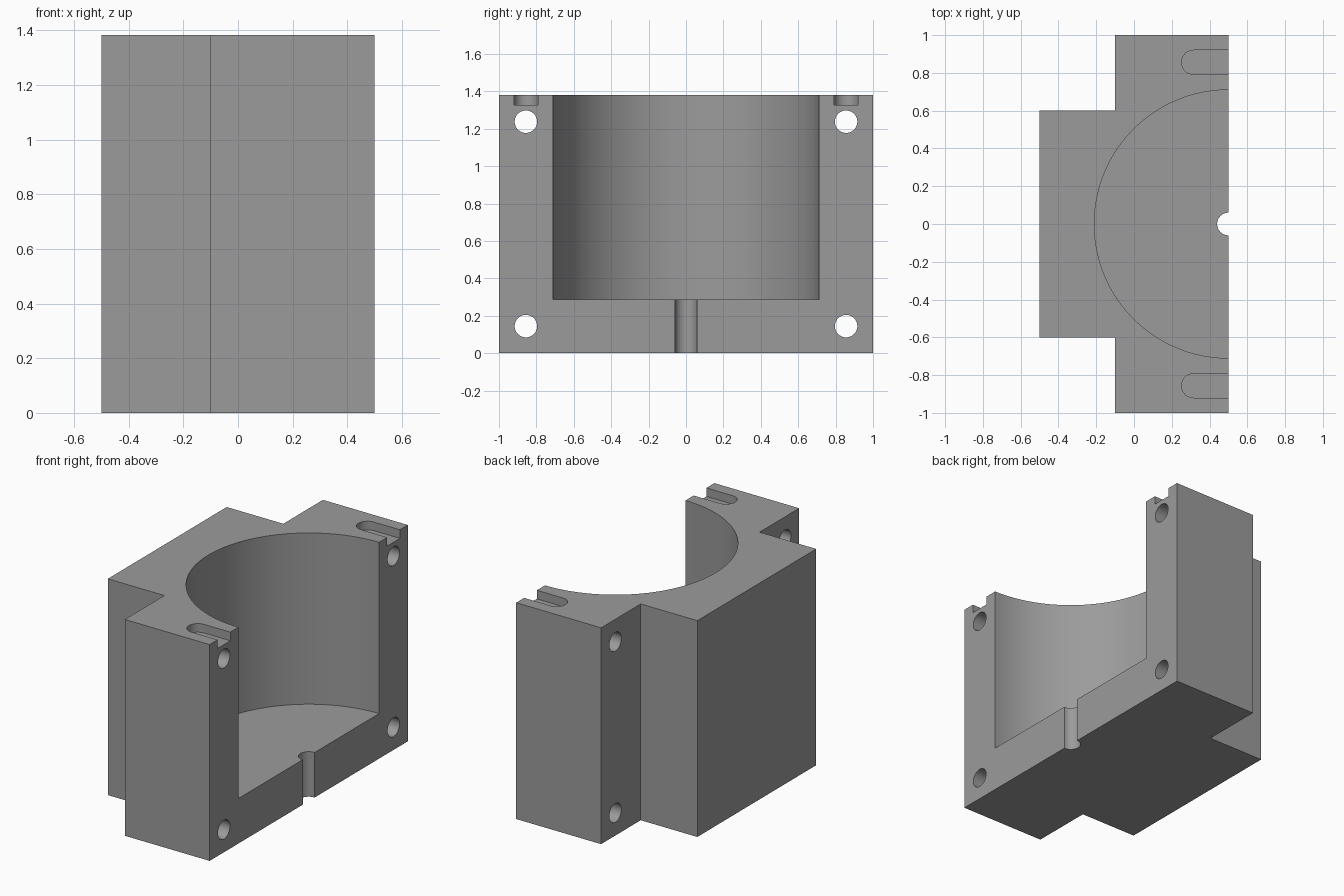
import bpy
import bmesh
import math
from mathutils import Matrix

if "Cube" in bpy.data.objects:
    bpy.data.objects.remove(bpy.data.objects["Cube"])

H = 1.382          # block height
FACE = 0.5         # open parting face, x
BOLT_Y = 0.856     # bolt hole and slot offset

grey = bpy.data.materials.new("plain grey")
grey.diffuse_color = (0.33, 0.33, 0.33, 1)
grey.use_nodes = True
grey.node_tree.nodes["Principled BSDF"].inputs["Base Color"].default_value = grey.diffuse_color


def prism(name, outline, z0, z1, matrix=Matrix()):
    """Extrude a closed outline from z0 to z1."""
    bm = bmesh.new()
    base = bm.faces.new([bm.verts.new((x, y, z0)) for x, y in outline])
    ext = bmesh.ops.extrude_face_region(bm, geom=[base])
    top = [v for v in ext["geom"] if isinstance(v, bmesh.types.BMVert)]
    bmesh.ops.translate(bm, verts=top, vec=(0, 0, z1 - z0))
    bmesh.ops.transform(bm, matrix=matrix, verts=bm.verts)
    bmesh.ops.recalc_face_normals(bm, faces=bm.faces)
    mesh = bpy.data.meshes.new(name)
    bm.to_mesh(mesh)
    bm.free()
    mesh.materials.append(grey)
    obj = bpy.data.objects.new(name, mesh)
    bpy.context.collection.objects.link(obj)
    return obj


def arc(cx, cy, r, a0, a1, n):
    return [(cx + r * math.cos(a0 + (a1 - a0) * i / n),
             cy + r * math.sin(a0 + (a1 - a0) * i / n)) for i in range(n + 1)]


def circle(cx, cy, r, n):
    return arc(cx, cy, r, 0, math.tau, n)[:-1]


# Stepped body with two bolting flanges
body = prism("half_housing", [(-0.5, -0.6), (-0.1, -0.6), (-0.1, -1), (FACE, -1),
                              (FACE, 1), (-0.1, 1), (-0.1, 0.6), (-0.5, 0.6)], 0, H)

# Half-round pocket and shaft bore on the parting face
cutters = [prism("pocket_cutter", circle(FACE, 0, 0.71, 128), 0.288, H + 0.2),
           prism("shaft_cutter", circle(FACE, 0, 0.06, 48), -0.2, 0.5)]

# Bolt holes through the flanges and round-ended slots on top
along_x = Matrix(((0, 0, 1, 0), (1, 0, 0, 0), (0, 1, 0, 0), (0, 0, 0, 1)))
for y in (-BOLT_Y, BOLT_Y):
    for z in (0.145, 1.238):
        cutters.append(prism("bolt_cutter", circle(y, z, 0.06, 48), -0.3, 0.7, along_x))
    slot = [(0.7, y + 0.064)] + arc(0.316, y, 0.064, math.pi / 2, 1.5 * math.pi, 24) + [(0.7, y - 0.064)]
    cutters.append(prism("slot_cutter", slot, 1.327, H + 0.2))

bpy.context.view_layer.objects.active = body
body.select_set(True)
for c in cutters:
    mod = body.modifiers.new(c.name, "BOOLEAN")
    mod.operation = "DIFFERENCE"
    mod.solver = "EXACT"
    mod.object = c
    bpy.ops.object.modifier_apply(modifier=mod.name)
for c in cutters:
    bpy.data.objects.remove(c)

# Smooth round walls, crisp edges
bpy.ops.object.shade_smooth_by_angle(angle=math.radians(30))
